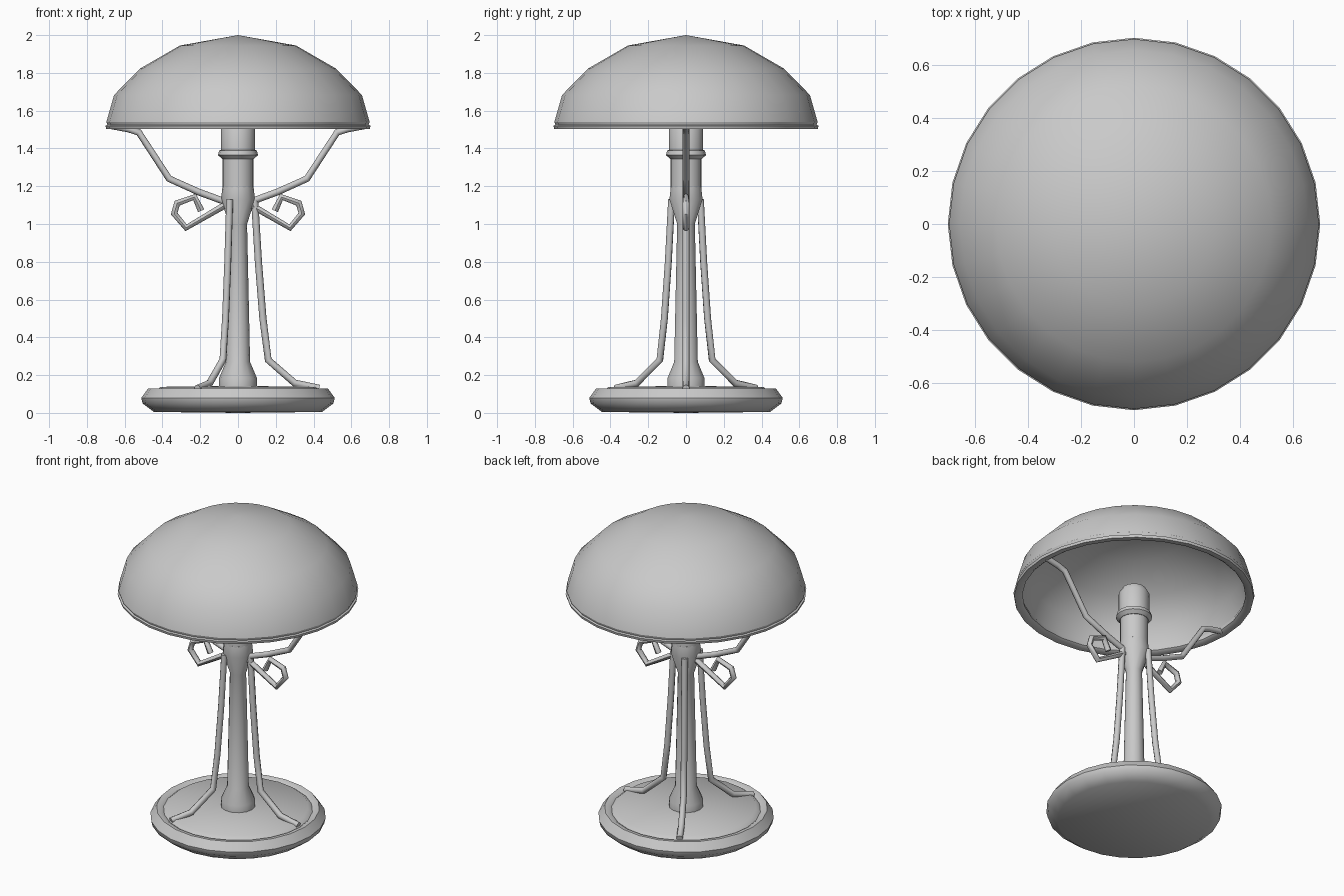
import bpy, bmesh, math
from mathutils import Matrix, Vector

cube = bpy.data.objects.get("Cube")
if cube:
    bpy.data.objects.remove(cube, do_unlink=True)

# One plain grey for the whole lamp
GREY = (0.588, 0.588, 0.588, 1)
grey = bpy.data.materials.new("plain grey")
grey.use_nodes = True
grey.diffuse_color = GREY
grey.node_tree.nodes["Principled BSDF"].inputs["Base Color"].default_value = GREY


def add_mesh(name, mesh, angle=40):
    mesh.shade_smooth()
    mesh.set_sharp_from_angle(angle=math.radians(angle))
    mesh.materials.clear()
    mesh.materials.append(grey)
    ob = bpy.data.objects.new(name, mesh)
    bpy.context.collection.objects.link(ob)
    return ob


def lathe(name, profile, sides, angle=40):
    """Turn a (radius, height) profile around the z axis."""
    bm = bmesh.new()
    verts = [bm.verts.new((r, 0, z)) for r, z in profile]
    edges = [bm.edges.new(pair) for pair in zip(verts, verts[1:])]
    bmesh.ops.spin(bm, geom=verts + edges, cent=(0, 0, 0), axis=(0, 0, 1),
                   angle=math.tau, steps=sides, use_duplicate=False)
    bmesh.ops.remove_doubles(bm, verts=bm.verts, dist=0.0005)
    bmesh.ops.recalc_face_normals(bm, faces=bm.faces)
    mesh = bpy.data.meshes.new(name)
    bm.to_mesh(mesh)
    bm.free()
    return add_mesh(name, mesh, angle)


def rod(name, path, radius, turn):
    """Sweep a round rod along a (radius, height) path, turned about z."""
    curve = bpy.data.curves.new(name, "CURVE")
    curve.dimensions = "3D"
    curve.bevel_depth = radius
    curve.bevel_resolution = 2
    curve.use_fill_caps = True
    spline = curve.splines.new("POLY")
    spline.points.add(len(path) - 1)
    spin = Matrix.Rotation(math.radians(turn), 3, "Z")
    for point, (r, z) in zip(spline.points, path):
        point.co = (*(spin @ Vector((r, 0, z))), 1)
    temp = bpy.data.objects.new(name + "_path", curve)
    mesh = bpy.data.meshes.new_from_object(temp)
    bpy.data.objects.remove(temp)
    bpy.data.curves.remove(curve)
    mesh.name = name
    return add_mesh(name, mesh, 50)


# Base dish with a shallow groove inside its rim
lathe("base", [(0, 0), (0.445, 0.005), (0.505, 0.05), (0.512, 0.08),
               (0.475, 0.13), (0.45, 0.128), (0.435, 0.118), (0.41, 0.138),
               (0, 0.143)], 24)

# Central stem, with a bell foot and a flared head
lathe("stem", [(0, 0.13), (0.1, 0.135), (0.1, 0.185), (0.064, 0.27),
               (0.048, 1.0), (0.09, 1.13), (0.082, 1.2), (0, 1.2)], 14)

# Socket, its ring and the lamp holder
lathe("socket", [(0, 1.19), (0.082, 1.19), (0.082, 1.36), (0, 1.36)], 16)
lathe("socket_ring", [(0, 1.345), (0.085, 1.345), (0.106, 1.365),
                      (0.1, 1.388), (0.085, 1.395), (0, 1.395)], 16)
lathe("lamp_holder", [(0, 1.38), (0.09, 1.38), (0.09, 1.52),
                      (0.07, 1.555), (0, 1.56)], 16)

# Domed shade, hollow underneath
lathe("shade", [(0, 2.0), (0.307, 1.945), (0.52, 1.822), (0.656, 1.683),
                (0.697, 1.54), (0.66, 1.54), (0.63, 1.672), (0.5, 1.8),
                (0.295, 1.918), (0, 1.97)], 28)

# Rolled lip round the shade
lathe("shade_lip", [(0.655, 1.54), (0.697, 1.54), (0.692, 1.525), (0.702, 1.52),
                    (0.698, 1.504), (0.665, 1.504), (0.65, 1.515),
                    (0.655, 1.54)], 28)

# Shade arms and the curls below them, one pair on each side
ARM = [(0.06, 1.115), (0.21, 1.17), (0.365, 1.24), (0.525, 1.485),
       (0.58, 1.503), (0.67, 1.52)]
CURL = [(0.06, 1.105), (0.275, 0.98), (0.338, 1.055), (0.322, 1.11),
        (0.23, 1.143), (0.195, 1.07)]
for side, turn in (("left", 0), ("right", 180)):
    rod(side + "_shade_arm", ARM, 0.018, turn)
    rod(side + "_curl", CURL, 0.018, turn)

# Three bent legs leaning on the stem
LEG = [(0.088, 1.13), (0.108, 0.8), (0.132, 0.5), (0.16, 0.28),
       (0.3, 0.158), (0.43, 0.13)]
for number in range(3):
    rod("leg_%d" % (number + 1), LEG, 0.019, number * 120)
